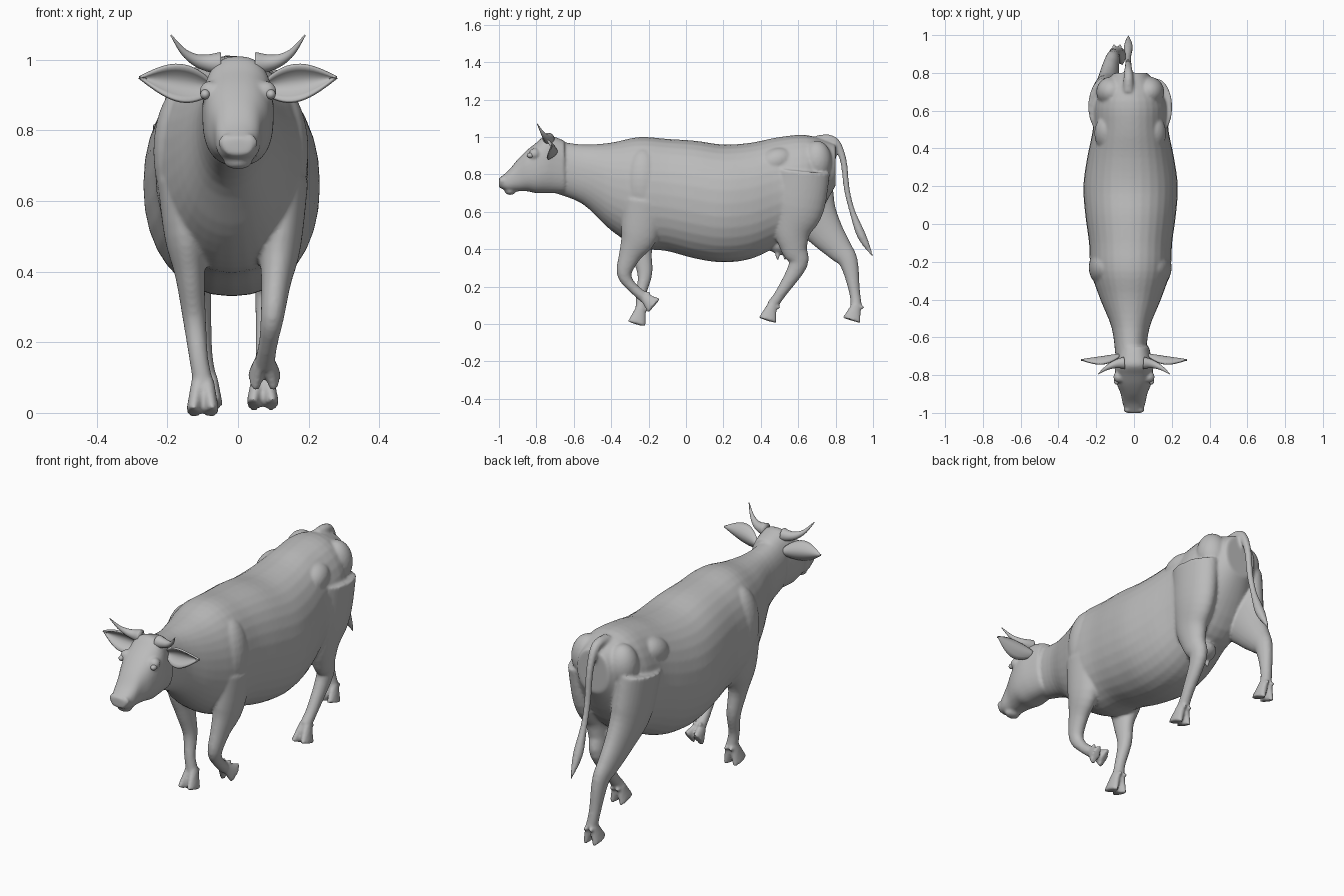
import bpy
import bmesh
from math import sin, cos, pi, radians, copysign
from mathutils import Vector, Matrix

default_cube = bpy.data.objects.get("Cube")
if default_cube:
    bpy.data.objects.remove(default_cube, do_unlink=True)

X_AXIS, Y_AXIS = Vector((1, 0, 0)), Vector((0, 1, 0))
SIDES = {"right": -1, "left": 1}

# One plain grey for the whole animal
grey = bpy.data.materials.new("plain grey")
grey.use_nodes = True
grey.diffuse_color = (.5, .5, .5, 1)
shader = grey.node_tree.nodes["Principled BSDF"]
shader.inputs["Base Color"].default_value = grey.diffuse_color
shader.inputs["Roughness"].default_value = .8


def smooth_path(sections, steps=4):
    """Run a smooth curve through the given sections."""
    rows = [Vector(section) for section in sections]
    rows = [rows[0], *rows, rows[-1]]
    result = []
    for before, start, end, after in zip(rows, rows[1:], rows[2:], rows[3:]):
        for step in range(steps):
            points = [start, start + (end - before) / 6, end - (after - start) / 6, end]
            while len(points) > 1:
                points = [a.lerp(b, step / steps) for a, b in zip(points, points[1:])]
            result.append(points[0])
    result.append(rows[-1])
    return result


def loft(bm, sections, axis=X_AXIS, upright=False, power=1, sides=32):
    """Skin closed rings (x, y, z, half width, half depth) along a path."""
    path = smooth_path(sections)
    rings = []
    for before, row, after in zip(path[:1] + path, path, path[1:] + path[-1:]):
        tangent = Y_AXIS if upright else Vector((after - before)[:3]).normalized()
        across = (axis - tangent * axis.dot(tangent)).normalized()
        deep = across.cross(tangent)
        ring = []
        for k in range(sides):
            angle = 2 * pi * k / sides
            wide, high = [copysign(abs(value) ** power, value) for value in (cos(angle), sin(angle))]
            ring.append(bm.verts.new(Vector(row[:3]) + across * wide * row[3] + deep * high * row[4]))
        rings.append(ring)
    faces = [bm.faces.new(rings[0]), bm.faces.new(rings[-1])]
    for ring, following in zip(rings, rings[1:]):
        for k in range(sides):
            faces.append(bm.faces.new((ring[k - 1], ring[k], following[k], following[k - 1])))
    bmesh.ops.recalc_face_normals(bm, faces=faces)


def trunk(bm, x, start, step, profile, power):
    """Skin evenly spaced upright rings given as (top, bottom, half width)."""
    sections = []
    for index, (top, bottom, width) in enumerate(profile):
        sections.append((x, start + index * step, (top + bottom) / 2, width, (top - bottom) / 2))
    loft(bm, sections, upright=True, power=power)


def blob(bm, centre, size, tilt=0):
    matrix = (Matrix.Translation(centre) @ Matrix.Rotation(radians(tilt), 4, "X")
              @ Matrix.Diagonal((*size, 1)))
    bmesh.ops.create_uvsphere(bm, u_segments=24, v_segments=16, radius=1, matrix=matrix)


def hoof(bm, ankle, height, tilt):
    """Cloven foot with two toes and two dewclaws, tilted back at the ankle."""
    turn = Matrix.Rotation(radians(tilt), 3, "X")
    for side in SIDES.values():
        sections = []
        for t in (0, .5, 1):
            offset = Vector((side * (.012 + .015 * t), -.025 * t, -height * t))
            sections.append((*(ankle + turn @ offset), .02, .026 + .024 * t))
        loft(bm, sections)
        blob(bm, ankle + turn @ Vector((side * .016, .03, -.01)), (.01, .015, .01))


def leg(bm, top_x, foot_x, joints, depths, sole, tilt=0):
    """Leg through (y, z) joints; its width follows from its depth."""
    sections = []
    for index, ((y, z), depth) in enumerate(zip(joints, depths)):
        x = top_x + (foot_x - top_x) * index / (len(joints) - 1)
        sections.append((x, y, z, .015 + .45 * depth, depth))
    loft(bm, sections)
    hoof(bm, Vector(sections[-1][:3]), sole, tilt)


def finish(name, bm):
    mesh = bpy.data.meshes.new(name)
    bm.to_mesh(mesh)
    bm.free()
    mesh.materials.append(grey)
    mesh.shade_smooth()
    obj = bpy.data.objects.new(name, mesh)
    bpy.context.collection.objects.link(obj)
    return obj


body = bmesh.new()

# Neck, chest, barrel and rump, from front to back
trunk(body, -.018, -.7, .15, [
    (.98, .7, .08), (.96, .64, .1), (.97, .5, .16), (1, .41, .21), (.99, .39, .22), (.98, .35, .24),
    (.96, .33, .25), (.97, .35, .23), (1, .42, .2), (1.01, .5, .19), (.96, .74, .09)], power=.92)

# Head, from the nape to the muzzle, with its lower lip
trunk(body, 0, -.65, -.05, [
    (.98, .7, .08), (1, .7, .09), (1.01, .7, .1), (.97, .7, .1),
    (.93, .71, .09), (.88, .71, .07), (.82, .71, .06), (.78, .73, .04)], power=.8)
blob(body, (0, -.94, .71), (.04, .03, .02))

# Shoulder blades, hip bones, rump, brows, nostril rims and teats
for side in SIDES.values():
    blob(body, (side * .12 - .02, -.23, .74), (.1, .11, .2))
    blob(body, (side * .12 - .02, .48, .87), (.07, .1, .07), tilt=20)
    blob(body, (side * .1 - .02, .7, .87), (.08, .08, .11))
    blob(body, (side * .08, -.81, .91), (.03, .03, .03))
    for k in range(8):
        angle = 2 * pi * k / 8
        centre = (side * (.034 + .014 * cos(angle)), -.985, .765 + .017 * sin(angle))
        blob(body, centre, (.008, .012, .008))
    for y in (.49, .53):
        blob(body, (side * .03, y, .37), (.012, .012, .03))
blob(body, (0, .52, .42), (.07, .08, .05))

# Legs in mid-stride, with the left forefoot lifted
fore_depths = (.12, .1, .06, .04, .027, .03)
hind_depths = (.15, .14, .1, .07, .05, .03, .03)
leg(body, -.16, -.1, [(-.23, .66), (-.24, .5), (-.24, .39), (-.22, .27), (-.24, .16), (-.24, .09)],
    fore_depths, sole=.09)
leg(body, .13, .075, [(-.22, .66), (-.25, .48), (-.3, .37), (-.33, .27), (-.29, .2), (-.22, .14)],
    fore_depths, sole=.06, tilt=72)
leg(body, -.16, -.09, [(.62, .82), (.66, .63), (.74, .5), (.82, .4), (.87, .33), (.9, .18), (.91, .1)],
    hind_depths, sole=.08)
leg(body, .12, .07, [(.62, .82), (.6, .63), (.57, .5), (.58, .4), (.6, .32), (.51, .17), (.46, .1)],
    hind_depths, sole=.08)

# Tail with its tuft
tail = [(.7, .98, .03), (.79, .98, .024), (.84, .88, .018), (.86, .72, .016),
        (.89, .6, .016), (.94, .47, .024), (1, .36, .004)]
loft(body, [(-.03, y, z, radius, radius) for y, z, radius in tail])

# Fuse all masses into one soft skin
cow = finish("cow_body", body)
skin = cow.modifiers.new("fuse", "REMESH")
skin.mode = "VOXEL"
skin.voxel_size = .0075
skin.use_smooth_shade = True
soften = cow.modifiers.new("soften", "SMOOTH")
soften.factor = .5
soften.iterations = 6

for label, side in SIDES.items():
    # Horn curving out, forward and up to a point
    horn = bmesh.new()
    sections = []
    for k in range(5):
        t = k / 4
        radius = .002 + .03 * (1 - t)
        sections.append((side * (.05 + .14 * t), -.735 - .06 * t ** 2, .99 + .08 * t ** 3, radius, radius))
    loft(horn, sections, axis=Y_AXIS)
    finish(label + "_horn", horn)

    # Eye
    eye = bmesh.new()
    blob(eye, (side * .093, -.832, .902), (.014, .018, .014))
    finish(label + "_eye", eye)

    # Cupped leaf-shaped ear, open to the front
    ear = bmesh.new()
    bmesh.ops.create_grid(ear, x_segments=16, y_segments=8, size=1)
    for vert in ear.verts:
        t, v = (vert.co.x + 1) / 2, vert.co.y
        width = .043 * sin(pi * t ** .85) + .014 * (1 - t)
        vert.co = (side * (.075 + .205 * t), -.69 - .03 * t - .75 * width * v * v,
                   .922 + .028 * t + v * width)
    flap = finish(label + "_ear", ear)
    thick = flap.modifiers.new("thickness", "SOLIDIFY")
    thick.thickness = .009
    thick.offset = 0
